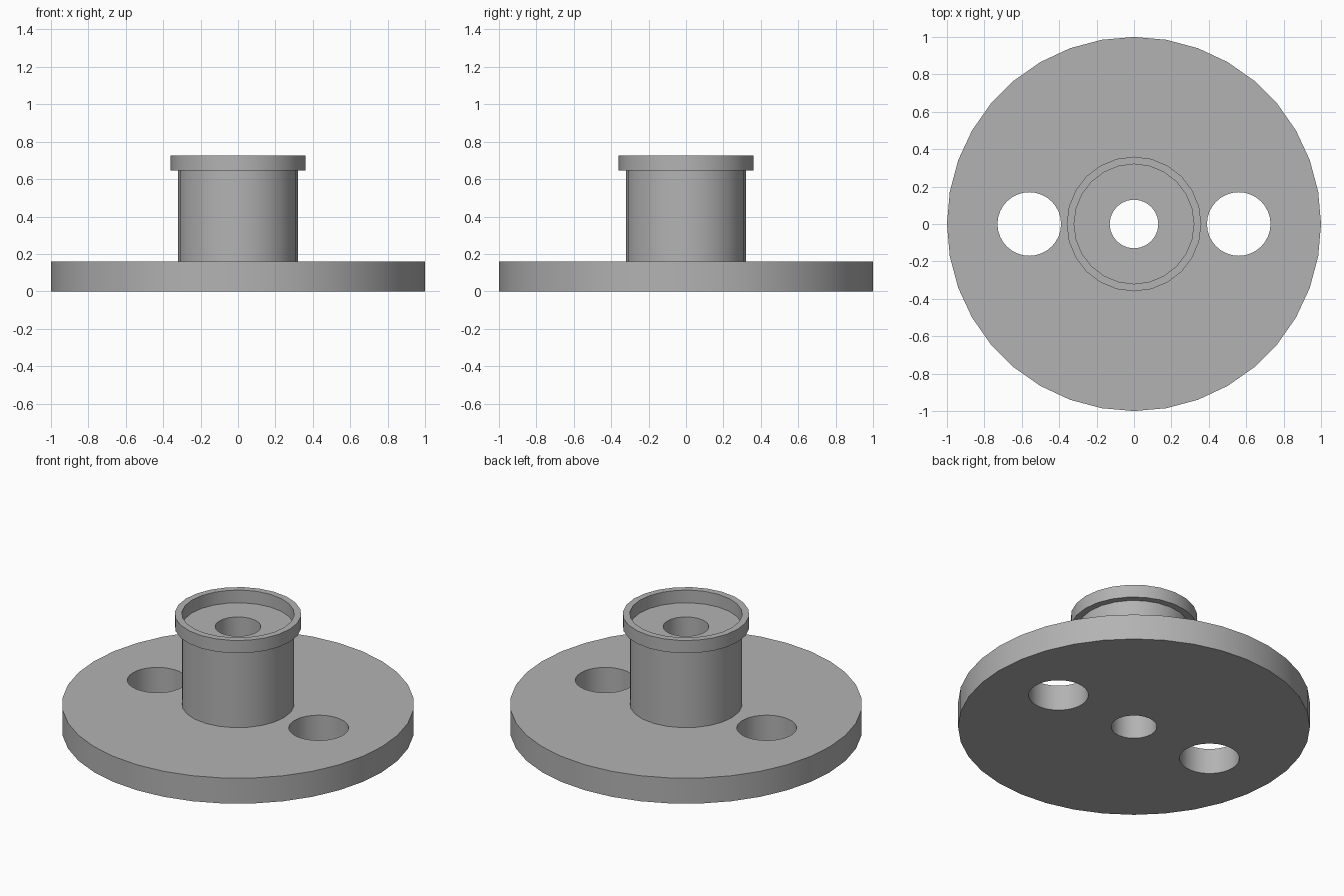
import bpy
import bmesh
import math
from mathutils import Vector

cube = bpy.data.objects.get("Cube")
if cube:
    bpy.data.objects.remove(cube, do_unlink=True)

grey = bpy.data.materials.new("plain grey")
grey.use_nodes = True
colour = (0.45, 0.45, 0.45, 1)
grey.diffuse_color = colour
grey.node_tree.nodes["Principled BSDF"].inputs["Base Color"].default_value = colour


def add_circle(bm, x, radius, sides):
    """Draw a closed ring of edges centred on the x axis."""
    verts = [bm.verts.new((x + radius * math.cos(math.tau * i / sides),
                           radius * math.sin(math.tau * i / sides), 0))
             for i in range(sides)]
    return [bm.edges.new((verts[i - 1], verts[i])) for i in range(sides)]


def plate(name, bottom, top, radius, sides, holes):
    """Round plate between two heights; holes are (x, radius, sides)."""
    bm = bmesh.new()
    edges = add_circle(bm, 0, radius, sides)
    for hole in holes:
        edges += add_circle(bm, *hole)
    bmesh.ops.triangle_fill(bm, edges=edges, use_beauty=True, normal=(0, 0, 1))
    bmesh.ops.translate(bm, verts=bm.verts[:], vec=(0, 0, bottom))
    result = bmesh.ops.extrude_face_region(bm, geom=bm.faces[:], use_keep_orig=True)
    raised = [g for g in result["geom"] if isinstance(g, bmesh.types.BMVert)]
    bmesh.ops.translate(bm, verts=raised, vec=Vector((0, 0, top - bottom)))
    bmesh.ops.recalc_face_normals(bm, faces=bm.faces[:])
    mesh = bpy.data.meshes.new(name)
    bm.to_mesh(mesh)
    bm.free()
    mesh.materials.append(grey)
    obj = bpy.data.objects.new(name, mesh)
    bpy.context.collection.objects.link(obj)
    bpy.ops.object.select_all(action='DESELECT')
    obj.select_set(True)
    bpy.context.view_layer.objects.active = obj
    bpy.ops.object.shade_smooth_by_angle(angle=math.radians(30))
    return obj


bore = (0, 0.13, 24)
bolt_holes = [(side * 0.56, 0.17, 32) for side in (-1, 1)]

# Wide base disc with the bore and two bolt holes
plate("base_flange", 0, 0.16, 1, 36, [bore] + bolt_holes)
# Hollow hub rising from the base
plate("hub", 0.16, 0.645, 0.32, 24, [bore])
# Raised lip around the recessed top of the hub
plate("top_rim", 0.645, 0.725, 0.36, 24, [(0, 0.32, 24)])
